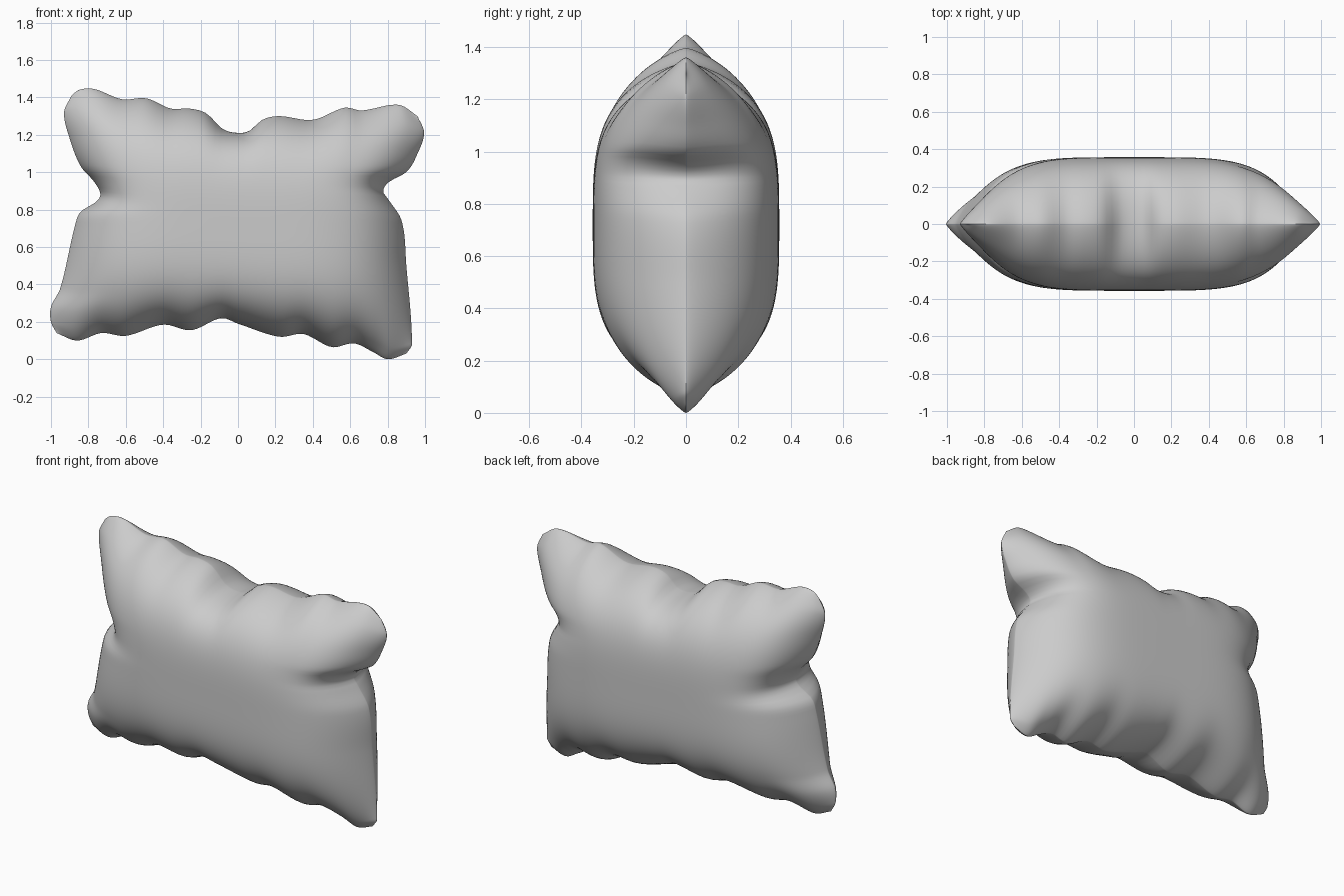
import bpy
import bmesh
import math

cube = bpy.data.objects.get("Cube")
if cube:
    bpy.data.objects.remove(cube)

# Seam edges as (position along edge, offset across it), between shared corners
TOP = [(-.89, 1.41), (-.85, 1.44), (-.77, 1.445), (-.62, 1.39), (-.49, 1.395), (-.36, 1.34),
       (-.26, 1.34), (-.17, 1.315), (-.08, 1.23), (0, 1.21), (.06, 1.22), (.13, 1.28),
       (.22, 1.3), (.4, 1.28), (.57, 1.345), (.66, 1.33), (.86, 1.36), (.96, 1.3)]
BOTTOM = [(-.97, .14), (-.86, .1), (-.73, .14), (-.6, .125), (-.4, .185), (-.25, .155),
          (-.09, .22), (0, .19), (.22, .12), (.35, .135), (.5, .065), (.62, .085),
          (.72, .04), (.8, 0), (.9, .03)]
LEFT_HAND = [(.03, .9), (.08, .93), (.5, .9), (.74, .875), (.86, .8), (.9, .775),
             (.95, .81), (1, .9), (1.1, .96), (1.21, .995), (1.3, .96)]
RIGHT_HAND = [(.14, -.97), (.2, -1), (.28, -1), (.38, -.95), (.72, -.87), (.79, -.84),
              (.84, -.76), (.88, -.735), (.95, -.77), (1.03, -.84), (1.18, -.9),
              (1.32, -.93), (1.41, -.89)]
HALF_DEPTH = .357
SEGMENTS = 96
FADE = 7


def lerp(a, b, t):
    return a + (b - a) * t


def slope(points, i):
    a, b = points[max(i - 1, 0)], points[min(i + 1, len(points) - 1)]
    return (b[1] - a[1]) / (b[0] - a[0])


def bulge(points, t):
    """Distance of a smooth seam edge from the straight line between its corners."""
    (start, first), (end, last) = points[0], points[-1]
    p = lerp(start, end, t)
    i = 0
    while i < len(points) - 2 and p > points[i + 1][0]:
        i += 1
    (x0, y0), (x1, y1) = points[i], points[i + 1]
    width = x1 - x0
    s = (p - x0) / width
    value = lerp(y0, y1, s * s * (3 - 2 * s))
    value += width * s * (1 - s) * (slope(points, i) * (1 - s) - slope(points, i + 1) * s)
    return value - lerp(first, last, t)


def pillow_point(u, v, side):
    """Blend the four seam edges, then inflate; creases fade away from the seam."""
    s, t = (u + 1) / 2, (v + 1) / 2
    x = lerp(lerp(BOTTOM[0][0], BOTTOM[-1][0], s), lerp(TOP[0][0], TOP[-1][0], s), t)
    z = lerp(lerp(BOTTOM[0][1], BOTTOM[-1][1], s), lerp(TOP[0][1], TOP[-1][1], s), t)
    x += bulge(LEFT_HAND, t) * s ** FADE + bulge(RIGHT_HAND, t) * (1 - s) ** FADE
    z += bulge(TOP, s) * t ** FADE + bulge(BOTTOM, s) * (1 - t) ** FADE
    across = max(0, 1 - abs(u) ** 4.5) ** .8
    upward = max(0, 1 - abs(v) ** 3.5) ** .75
    return x, side * HALF_DEPTH * across * upward, z


# Front and back panels, denser near the seam, welded along it
bm = bmesh.new()
for side in (-1, 1):
    panel = bmesh.ops.create_grid(bm, x_segments=SEGMENTS, y_segments=SEGMENTS, size=1)
    for vert in panel["verts"]:
        u, v = (math.sin(c * math.pi / 2) for c in vert.co.xy)
        vert.co = pillow_point(u, v, side)
bmesh.ops.remove_doubles(bm, verts=bm.verts, dist=.00005)
bmesh.ops.recalc_face_normals(bm, faces=bm.faces)
for face in bm.faces:
    face.smooth = True

mesh = bpy.data.meshes.new("pillow")
bm.to_mesh(mesh)
bm.free()
pillow = bpy.data.objects.new("pillow", mesh)
bpy.context.collection.objects.link(pillow)

# Plain grey cloth
cloth = bpy.data.materials.new("grey_cloth")
cloth.use_nodes = True
cloth.diffuse_color = (.6, .6, .6, 1)
cloth.node_tree.nodes["Principled BSDF"].inputs["Base Color"].default_value = (.6, .6, .6, 1)
mesh.materials.append(cloth)
